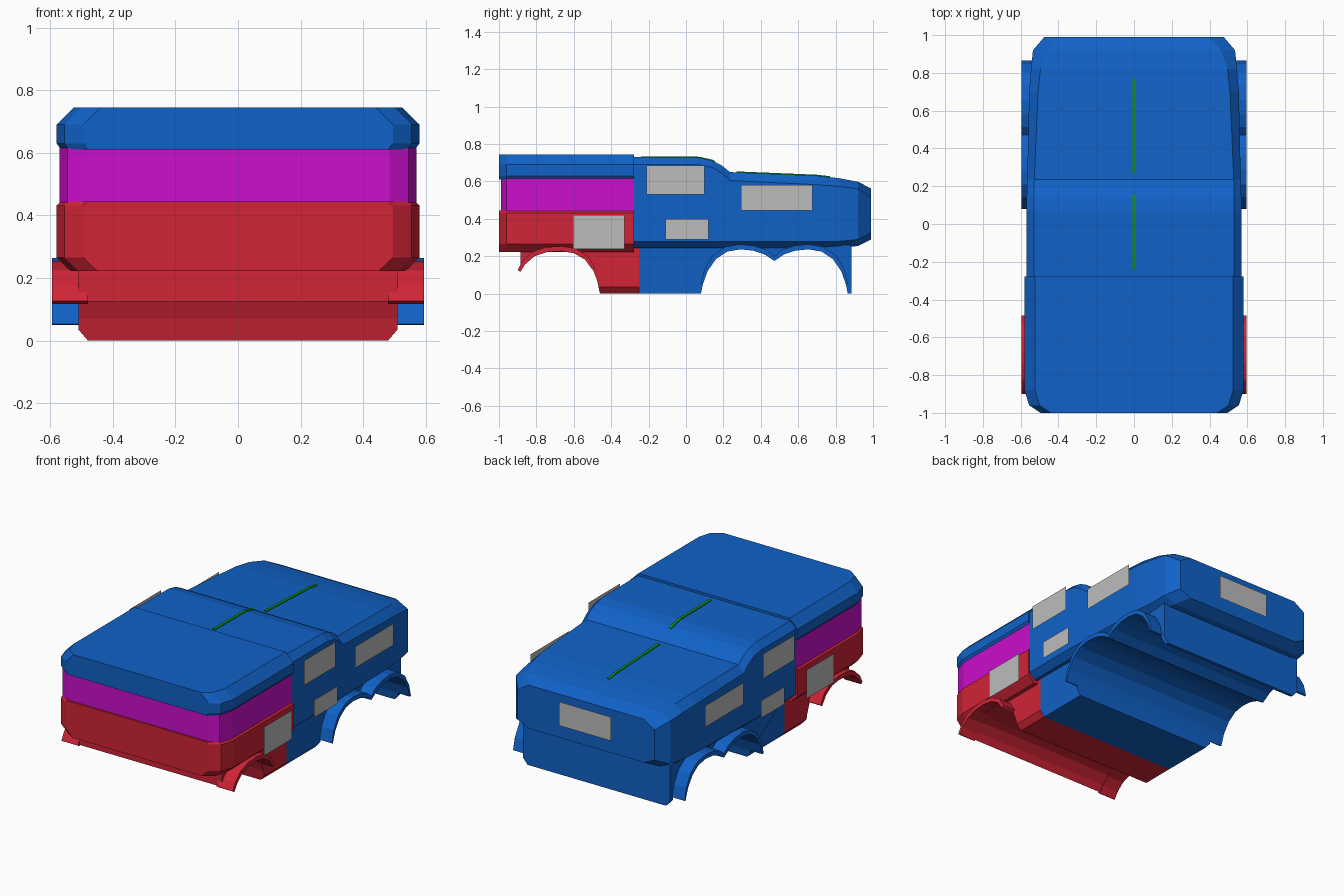
import bpy, bmesh, math
from mathutils import Vector

cube = bpy.data.objects.get("Cube")
if cube:
    bpy.data.objects.remove(cube, do_unlink=True)


def material(name, rgb):
    lin = [((c / 255 + 0.055) / 1.055) ** 2.4 if c > 10 else c / 255 / 12.92 for c in rgb]
    m = bpy.data.materials.new(name)
    m.use_nodes = True
    m.diffuse_color = (*lin, 1)
    m.node_tree.nodes["Principled BSDF"].inputs["Base Color"].default_value = (*lin, 1)
    return m


BLUE = material("blue", (16, 98, 200))
RED = material("red", (208, 36, 54))
MAGENTA = material("magenta", (204, 14, 204))
GREY = material("grey", (188, 188, 188))
GREEN = material("green", (14, 145, 24))


def finish(name, bm, mat, fix=True):
    if fix:
        bmesh.ops.recalc_face_normals(bm, faces=bm.faces[:])
    me = bpy.data.meshes.new(name)
    bm.to_mesh(me)
    bm.free()
    me.materials.append(mat)
    ob = bpy.data.objects.new(name, me)
    bpy.context.collection.objects.link(ob)
    return ob


def loft(name, stations, mat):
    """Join closed cross-sections; each station is (y, [(half_x, z) bottom to top])."""
    bm = bmesh.new()
    rings = []
    for y, pts in stations:
        ring = [(x, y, z) for x, z in pts] + [(-x, y, z) for x, z in reversed(pts)]
        rings.append([bm.verts.new(p) for p in ring])
    n = len(rings[0])
    for a, b in zip(rings, rings[1:]):
        for i in range(n):
            j = (i + 1) % n
            bm.faces.new((a[i], a[j], b[j], b[i]))
    bm.faces.new(rings[0])
    bm.faces.new(rings[-1])
    return finish(name, bm, mat)


def extrude_x(bm, profile, x0, x1):
    """Extrude a closed (y, z) outline from x0 to x1."""
    a = [bm.verts.new((x0, y, z)) for y, z in profile]
    b = [bm.verts.new((x1, y, z)) for y, z in profile]
    for i in range(len(a)):
        j = (i + 1) % len(a)
        bm.faces.new((a[i], a[j], b[j], b[i]))
    bm.faces.new(a)
    bm.faces.new(b)


# Front section: three stacked bands with bevelled vertical corners
CORNERS = [(-1.0, 0.085), (-0.96, 0.025), (-0.88, 0.0), (-0.277, 0.0)]


def front_band(name, section, mat, back=0.0):
    loft(name, [(max(y, -1 + back), [(x - inset, z) for x, z in section])
                for y, inset in CORNERS], mat)


front_band("front_roof_cap", [(0.565, 0.61), (0.58, 0.63), (0.58, 0.69), (0.525, 0.745)], BLUE)
front_band("front_window_band", [(0.57, 0.44), (0.57, 0.615)], MAGENTA, 0.01)
front_band("front_lower_shell", [(0.535, 0.222), (0.58, 0.265), (0.58, 0.432), (0.566, 0.445)], RED)

# Rear shell with stepped roof: y, half width, roof half width, shoulder z, roof z
REAR = [(-0.28, 0.57, 0.53, 0.69, 0.73), (0.07, 0.57, 0.53, 0.69, 0.727),
        (0.14, 0.568, 0.53, 0.675, 0.712), (0.19, 0.567, 0.53, 0.645, 0.686),
        (0.235, 0.565, 0.528, 0.605, 0.65),
        (0.70, 0.555, 0.508, 0.583, 0.631), (0.82, 0.545, 0.495, 0.573, 0.617),
        (0.92, 0.535, 0.46, 0.56, 0.598), (0.99, 0.475, 0.40, 0.515, 0.562)]
stations = []
for y, w, t, zs, zt in REAR:
    lift = 0.045 if y > 0.95 else 0.01 if y > 0.9 else 0
    stations.append((y, [(t, 0.245 + lift), (w, 0.28 + lift), (w, zs), (t, zt)]))
loft("rear_shell", stations, BLUE)

# Wheel arch curves (y, z)
FRONT_ARCH = [(-0.885, 0.125), (-0.86, 0.165), (-0.81, 0.208), (-0.745, 0.23), (-0.67, 0.235),
              (-0.60, 0.225), (-0.54, 0.19), (-0.50, 0.135), (-0.475, 0.07), (-0.46, 0.0)]
half = [(0.08, 0.0), (0.09, 0.05), (0.115, 0.12), (0.16, 0.185), (0.22, 0.225),
        (0.29, 0.237), (0.36, 0.23), (0.42, 0.21)]
REAR_ARCH = half + [(0.4725, 0.175)] + [(0.945 - y, z) for y, z in reversed(half)]


# Lower bodies: full-width blocks with arches cut through and bevelled bottom edges
def lower_body(name, outline, mat):
    bm = bmesh.new()
    extrude_x(bm, outline, -0.51, 0.51)
    bmesh.ops.bisect_plane(bm, geom=bm.verts[:] + bm.edges[:] + bm.faces[:],
                           plane_co=(0, 0, 0.035), plane_no=(0, 0, 1))
    for v in bm.verts:
        if v.co.z < 0.001:
            v.co.x *= 0.48 / 0.51
    finish(name, bm, mat)


lower_body("front_lower_body", FRONT_ARCH + [(-0.25, 0), (-0.25, 0.26), (-0.885, 0.26)], RED)
lower_body("rear_lower_body",
           [(-0.25, 0)] + REAR_ARCH + [(0.885, 0), (0.885, 0.26), (-0.25, 0.26)], BLUE)


# Fender flares: thin bands following the arches on both sides
def flare(name, inner, mat):
    outer = []
    for i, (y, z) in enumerate(inner):
        a, b = inner[max(i - 1, 0)], inner[min(i + 1, len(inner) - 1)]
        d = Vector((b[0] - a[0], b[1] - a[1])).normalized()
        thick = 0.005 + 0.022 * min(z / 0.2, 1)
        outer.append((y - d.y * thick, z + d.x * thick))
    for side, label in ((1, "left"), (-1, "right")):
        bm = bmesh.new()
        extrude_x(bm, inner + outer[::-1], side * 0.48, side * 0.595)
        finish(f"{label}_{name}", bm, mat)


flare("front_flare", [(y, z - 0.008) for y, z in FRONT_ARCH[:8]], RED)
flare("rear_flare", REAR_ARCH[1:-1], BLUE)


# Flat panels standing just off the sides and the back
def panel(name, corners):
    bm = bmesh.new()
    bm.faces.new([bm.verts.new(c) for c in corners])
    finish(name, bm, GREY, fix=False)


PANELS = {"upper_panel": (-0.21, 0.10, 0.53, 0.685), "rear_panel": (0.295, 0.675, 0.445, 0.58),
          "lower_panel": (-0.11, 0.12, 0.29, 0.40), "front_panel": (-0.605, -0.33, 0.24, 0.42)}
for name, (y0, y1, z0, z1) in PANELS.items():
    quad = [(y0, z0), (y1, z0), (y1, z1), (y0, z1)]
    panel("left_" + name, [(0.605, y, z) for y, z in quad])
    panel("right_" + name, [(-0.605, y, z) for y, z in reversed(quad)])
panel("back_panel", [(0.18, 1, 0.37), (-0.18, 1, 0.37), (-0.18, 1, 0.52), (0.18, 1, 0.52)])


# Green centre strips following the roof
def roof_z(y):
    for a, b in zip(REAR, REAR[1:]):
        if a[0] <= y <= b[0]:
            return a[4] + (b[4] - a[4]) * (y - a[0]) / (b[0] - a[0])


def strip(name, ys):
    bm = bmesh.new()
    top = [(y, roof_z(y) + 0.005) for y in ys]
    extrude_x(bm, top + [(y, z - 0.009) for y, z in reversed(top)], -0.009, 0.009)
    finish(name, bm, GREEN)


strip("roof_strip", [-0.24, 0.07, 0.14, 0.155])
strip("rear_deck_strip", [0.27, 0.70, 0.77])
